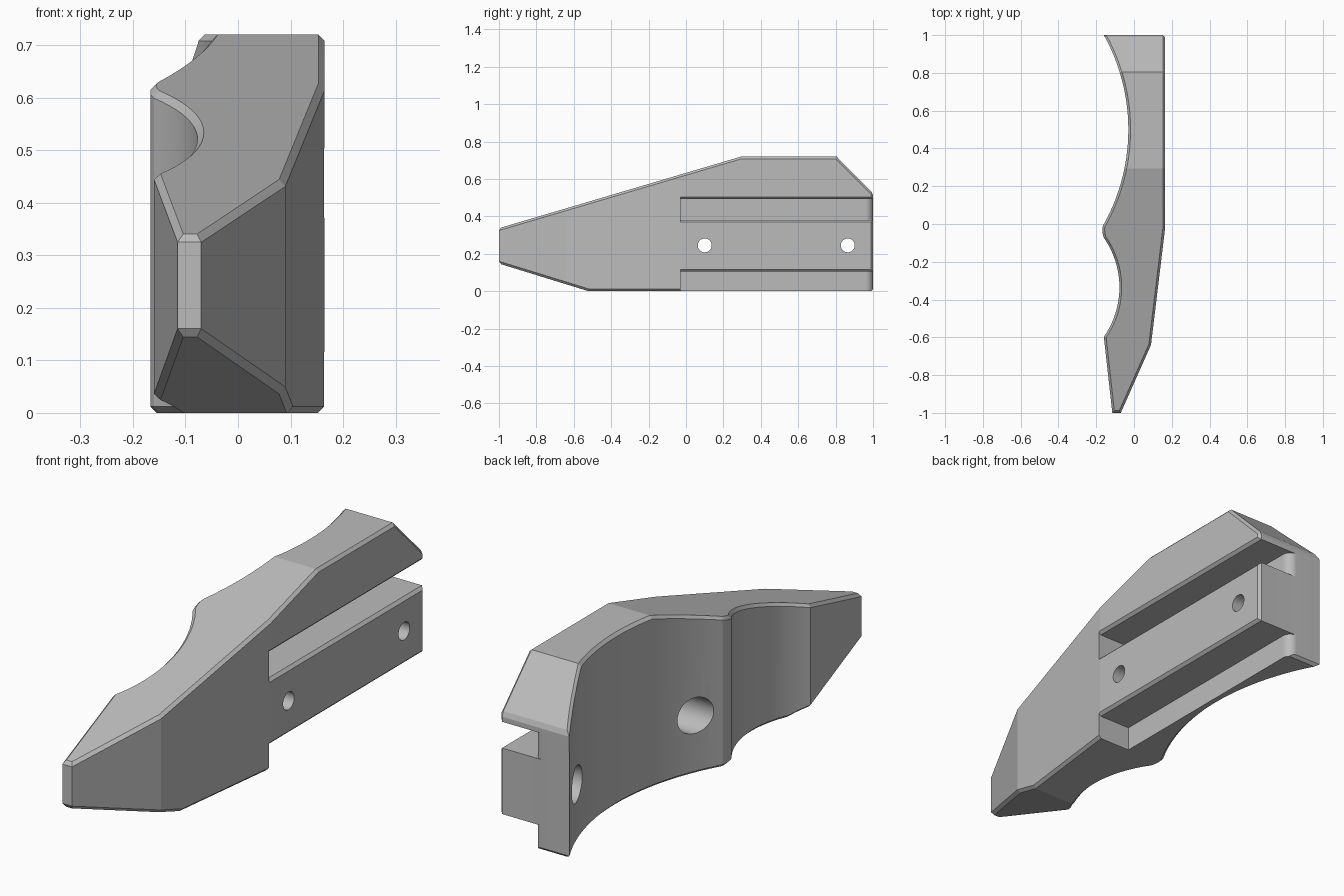
import bpy, bmesh, math
from mathutils import Vector

if "Cube" in bpy.data.objects:
    bpy.data.objects.remove(bpy.data.objects["Cube"])

grey = bpy.data.materials.new("plain_grey")
grey.diffuse_color = (0.5, 0.5, 0.5, 1)
grey.use_nodes = True
grey.node_tree.nodes["Principled BSDF"].inputs["Base Color"].default_value = grey.diffuse_color


def arc(cx, cy, r, a0, a1, n):
    """Points along an arc, angles in radians."""
    return [(cx + r * math.cos(a0 + (a1 - a0) * i / n),
             cy + r * math.sin(a0 + (a1 - a0) * i / n)) for i in range(n + 1)]


def prism(points, direction):
    """Closed bmesh prism from a planar 3D outline."""
    bm = bmesh.new()
    face = bm.faces.new([bm.verts.new(p) for p in points])
    res = bmesh.ops.extrude_face_region(bm, geom=[face])
    moved = [g for g in res["geom"] if isinstance(g, bmesh.types.BMVert)]
    bmesh.ops.translate(bm, verts=moved, vec=direction)
    bmesh.ops.recalc_face_normals(bm, faces=bm.faces)
    return bm


def to_object(bm, name):
    mesh = bpy.data.meshes.new(name)
    bm.to_mesh(mesh)
    bm.free()
    mesh.materials.append(grey)
    ob = bpy.data.objects.new(name, mesh)
    bpy.context.collection.objects.link(ob)
    return ob


# Plan outline: straight outer side, two scooped arcs on the inner side
big = math.asin(0.5 / 1.03)
small = math.asin(0.262 / 0.456)
outline = [(0.165, 1.0), (0.165, -0.02), (0.09, -0.64), (-0.07, -1.0), (-0.115, -1.0)]
outline += arc(-0.077 - 0.456, -0.335, 0.456, -small, small, 20)
outline += [(-0.165, -0.055), (-0.167, -0.04), (-0.167, -0.02), (-0.164, -0.008)]
outline += arc(-0.03 - 1.03, 0.5, 1.03, -big, big, 26)
bm = prism([(x, y, 0) for x, y in outline], (0, 0, 0.72))

# Sloping planes seen from the side: long nose top, rear top, nose underside
for (y0, z0), (y1, z1) in [((-1, 0.337), (0.295, 0.72)),
                           ((0.805, 0.72), (1, 0.525)),
                           ((-0.52, 0), (-1, 0.148))]:
    normal = Vector((0, z0 - z1, y1 - y0))
    res = bmesh.ops.bisect_plane(bm, geom=bm.verts[:] + bm.edges[:] + bm.faces[:],
                                 plane_co=(0, y0, z0), plane_no=normal,
                                 dist=1e-5, clear_outer=True)
    bmesh.ops.edgeloop_fill(bm, edges=[e for e in bm.edges if e.is_boundary])
bmesh.ops.recalc_face_normals(bm, faces=bm.faces)
bm.normal_update()

# Chamfer the rim between upright walls and caps, and the outer rear edge
rim = []
for e in bm.edges:
    if len(e.link_faces) != 2:
        continue
    upright = [abs(f.normal.z) < 0.01 for f in e.link_faces]
    rear = all(v.co.x > 0.16 and v.co.y > 0.99 for v in e.verts)
    if upright[0] != upright[1] or rear:
        rim.append(e)
bmesh.ops.bevel(bm, geom=rim, offset=0.012, offset_type='OFFSET', segments=1,
                affect='EDGES', clamp_overlap=False)
body = to_object(bm, "grip_body")

cutters = []

# Two long slots with chamfered mouths and a rounded floor at the rear
for z0, z1 in [(0.382, 0.492), (-0.1, 0.105)]:
    floor = arc(-0.035, 0.96, 0.04, 0, math.pi / 2, 16)
    plan = [(0.3, 1.1), (0.3, -0.03), (0.005, -0.03)] + floor + [(-0.035, 1.1)]
    cutters.append(to_object(prism([(x, y, z0) for x, y in plan], (0, 0, z1 - z0)), "slot_cutter"))
    mouth = [(0.153, z0), (0.153, z1), (0.183, z1 + 0.03), (0.183, z0 - 0.03)]
    cutters.append(to_object(prism([(x, -0.03, z) for x, z in mouth], (0, 1.13, 0)), "mouth_cutter"))

# Screw holes with wide counterbores from the scooped side
for y in (0.1, 0.865):
    for r, x0, x1 in [(0.037, -0.3, 0.3), (0.075, -0.4, 0.06)]:
        ring = arc(y, 0.245, r, 0, 2 * math.pi, 64)[:-1]
        cutters.append(to_object(prism([(x0, a, b) for a, b in ring], (x1 - x0, 0, 0)), "hole_cutter"))

bpy.context.view_layer.objects.active = body
body.select_set(True)
for c in cutters:
    c.hide_render = True
    mod = body.modifiers.new("cut", 'BOOLEAN')
    mod.operation = 'DIFFERENCE'
    mod.solver = 'EXACT'
    mod.object = c
    bpy.ops.object.modifier_apply(modifier=mod.name)
for c in cutters:
    bpy.data.objects.remove(c)

bpy.ops.object.shade_smooth_by_angle(angle=math.radians(6.5))
